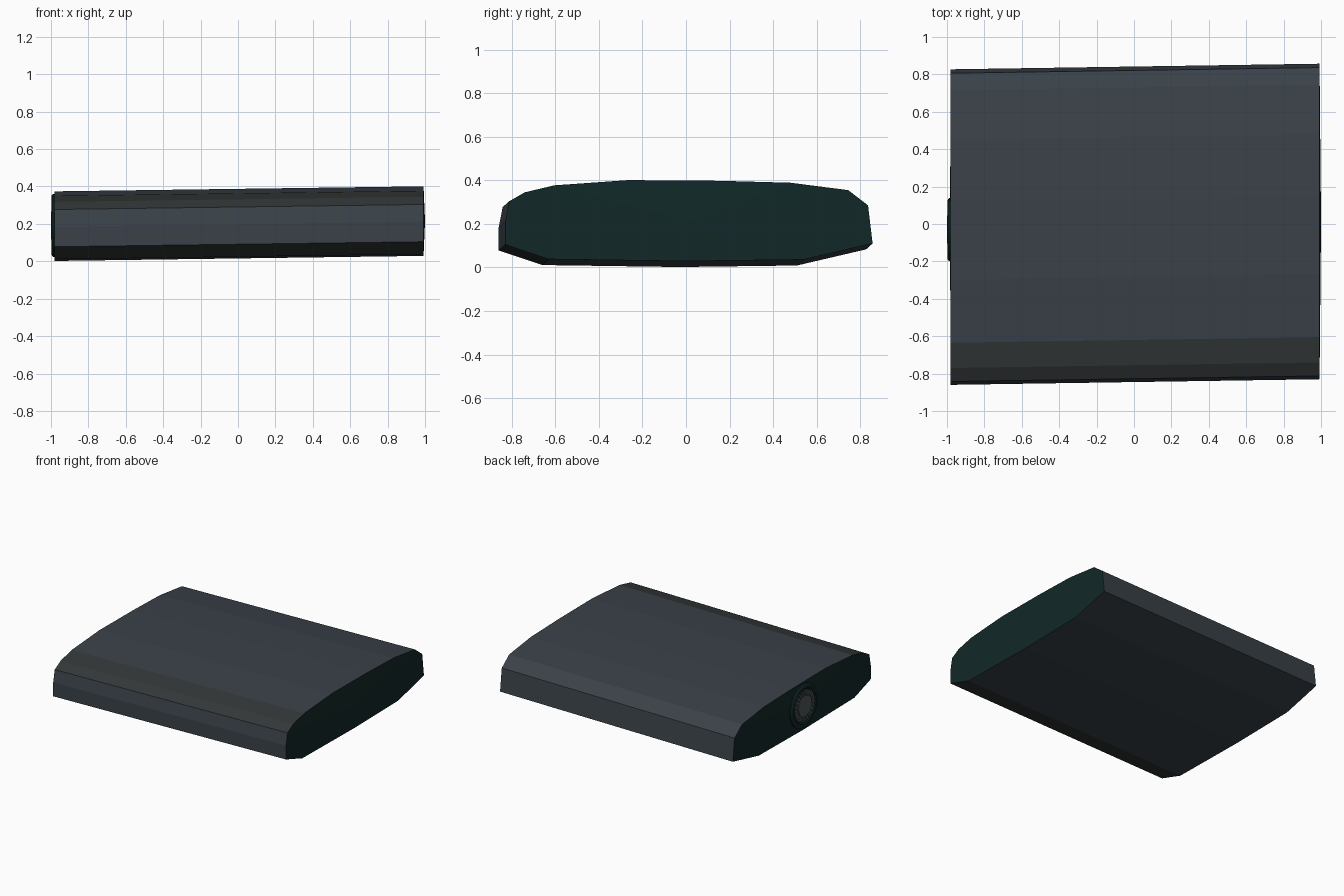
import bpy, bmesh, math
from mathutils import Vector

if "Cube" in bpy.data.objects:
    bpy.data.objects.remove(bpy.data.objects["Cube"])


def mat(name, rgb):
    m = bpy.data.materials.new(name)
    m.diffuse_color = (*rgb, 1)
    m.use_nodes = True
    m.node_tree.nodes["Principled BSDF"].inputs["Base Color"].default_value = m.diffuse_color
    return m


SLATE = mat("slate", (0.042, 0.053, 0.065))
TRIM = mat("grey_trim", (0.034, 0.039, 0.039))
TEAL = mat("dark_teal", (0.0056, 0.0215, 0.0205))
RING = mat("dark_grey", (0.03, 0.04, 0.04))
STEEL = mat("steel_grey", (0.08, 0.095, 0.095))


def finish(bm, name, mats):
    bmesh.ops.recalc_face_normals(bm, faces=bm.faces[:])
    me = bpy.data.meshes.new(name)
    bm.to_mesh(me)
    bm.free()
    for m in mats:
        me.materials.append(m)
    ob = bpy.data.objects.new(name, me)
    bpy.context.collection.objects.link(ob)
    return ob


# Body: cross-section (y, z) at the right end, swept to the left with a slight skew
profile = [(-0.83, 0.105), (-0.83, 0.212), (-0.812, 0.304), (-0.74, 0.345),
           (-0.605, 0.377), (-0.267, 0.401), (0.15, 0.398), (0.48, 0.389),
           (0.745, 0.355), (0.836, 0.285), (0.857, 0.11), (0.54, 0.036),
           (0.0, 0.029), (-0.63, 0.038)]
SKEW = Vector((0, -0.03, -0.027))
XL, XR = -0.98, 0.992
bm = bmesh.new()
right = [bm.verts.new((XR, y, z)) for y, z in profile]
left = [bm.verts.new(Vector((XL, y, z)) + SKEW) for y, z in profile]
n = len(profile)
for i in range(n):
    j = (i + 1) % n
    f = bm.faces.new((right[i], right[j], left[j], left[i]))
    # front bevels are the neutral trim colour
    f.material_index = 1 if i in (2, 3, n - 1) else 0
# End caps, very slightly domed
for ring, tip in ((right, Vector((1.0, 0.01, 0.215))),
                  (left, Vector((-0.984, -0.03, 0.19)))):
    c = bm.verts.new(tip)
    for i in range(n):
        f = bm.faces.new((ring[i], ring[(i + 1) % n], c))
        f.material_index = 2
finish(bm, "body", [SLATE, TRIM, TEAL])

# Round knob on the left end
CY, CZ = -0.03, 0.192


def lathe(name, pts, material, sides=32):
    """Spin (x, radius) points around the knob axis and close the ends."""
    bm = bmesh.new()
    rings = [[bm.verts.new((x, CY + r * math.cos(2 * math.pi * k / sides),
                            CZ + r * math.sin(2 * math.pi * k / sides)))
              for k in range(sides)] for x, r in pts]
    for a, b in zip(rings, rings[1:]):
        for k in range(sides):
            l = (k + 1) % sides
            bm.faces.new((a[k], a[l], b[l], b[k]))
    bm.faces.new(rings[0])
    bm.faces.new(rings[-1])
    return finish(bm, name, [material])


lathe("knob_base", [(-0.975, 0.168), (-0.99, 0.168), (-0.998, 0.155),
                    (-0.998, 0.135), (-0.990, 0.125)], TEAL)
lathe("knob_ring", [(-0.985, 0.122), (-0.994, 0.122), (-0.994, 0.085)], RING)
lathe("knob_centre", [(-0.985, 0.078), (-0.998, 0.078), (-1.0, 0.066)], STEEL)

# Knurled teeth around the ring
bm = bmesh.new()
TEETH = 24
for k in range(TEETH):
    a = 2 * math.pi * k / TEETH
    u = Vector((0, math.cos(a), math.sin(a)))
    t = Vector((0, -math.sin(a), math.cos(a)))
    box = bmesh.ops.create_cube(bm, size=1)["verts"]
    for v in box:
        p = v.co.copy()
        v.co = (Vector((-0.994 + p.x * 0.008, CY, CZ))
                + u * (0.104 + p.y * 0.034) + t * (p.z * 0.013))
finish(bm, "knob_teeth", [STEEL])
